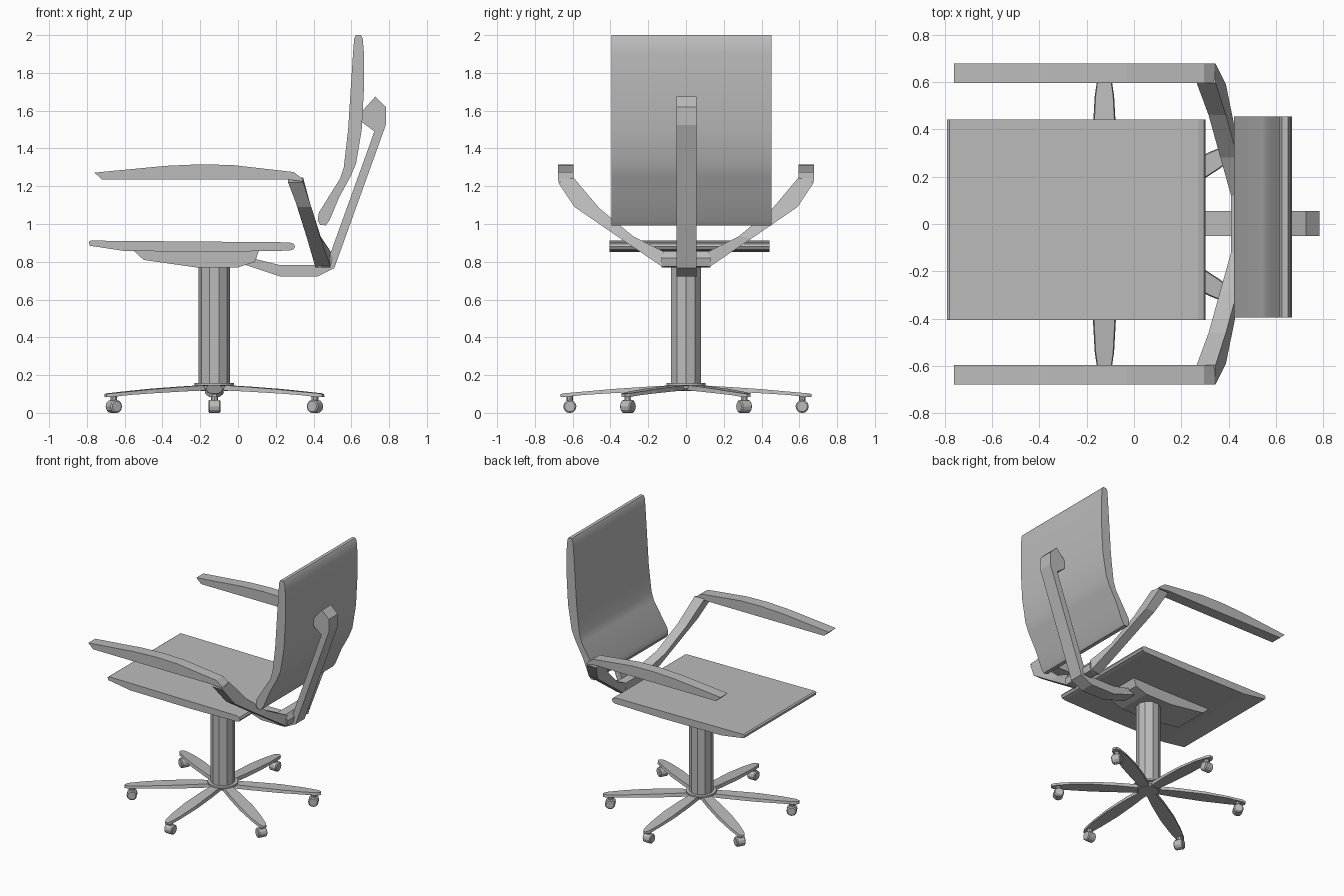
import bpy
import bmesh
from math import cos, sin, pi, radians
from mathutils import Matrix, Vector

cube = bpy.data.objects.get("Cube")
if cube:
    bpy.data.objects.remove(cube, do_unlink=True)

# One grey finish for the whole chair
grey = bpy.data.materials.new("plain_grey")
grey.use_nodes = True
colour = (0.5, 0.5, 0.5, 1)
grey.diffuse_color = colour
grey.node_tree.nodes["Principled BSDF"].inputs["Base Color"].default_value = colour

CENTRE_X = -0.125


def loft(name, sections, matrix=None, smooth=False):
    """Skin a list of matching closed cross-sections and cap both ends."""
    bm = bmesh.new()
    rings = [[bm.verts.new(p) for p in s] for s in sections]
    n = len(rings[0])
    for a, b in zip(rings, rings[1:]):
        for i in range(n):
            j = (i + 1) % n
            bm.faces.new((a[i], a[j], b[j], b[i]))
    bm.faces.new(rings[0][::-1])
    bm.faces.new(rings[-1])
    if matrix:
        bm.transform(matrix)
    bmesh.ops.recalc_face_normals(bm, faces=bm.faces)
    mesh = bpy.data.meshes.new(name)
    bm.to_mesh(mesh)
    bm.free()
    mesh.materials.append(grey)
    obj = bpy.data.objects.new(name, mesh)
    bpy.context.collection.objects.link(obj)
    if smooth:
        bpy.ops.object.select_all(action="DESELECT")
        obj.select_set(True)
        bpy.context.view_layer.objects.active = obj
        bpy.ops.object.shade_smooth_by_angle(angle=radians(30))
    return obj


def slab(name, profile, y0, y1, smooth=False):
    """Extrude an x-z outline across the chair."""
    return loft(name, [[(x, y, z) for x, z in profile] for y in (y0, y1)], smooth=smooth)


def turned(name, rings, sides, matrix):
    """Stack of (radius, height) rings around the local z axis."""
    angles = [2 * pi * i / sides for i in range(sides)]
    return loft(name, [[(r * cos(a), r * sin(a), z) for a in angles] for r, z in rings], matrix)


# Backrest, seat and seat pan
slab("backrest", [
    (0.625, 2.0), (0.65, 2.0), (0.66, 1.985), (0.667, 1.9), (0.667, 1.72),
    (0.655, 1.5), (0.625, 1.32), (0.595, 1.25), (0.535, 1.14), (0.485, 1.02),
    (0.465, 0.993), (0.435, 0.995), (0.422, 1.02), (0.428, 1.06), (0.54, 1.24),
    (0.56, 1.3), (0.583, 1.5), (0.61, 1.92), (0.615, 1.98)],
    -0.394, 0.453, smooth=True)
slab("seat", [
    (-0.79, 0.905), (-0.78, 0.912), (0.27, 0.903), (0.295, 0.895), (0.302, 0.88),
    (0.293, 0.865), (0.27, 0.859), (-0.1, 0.853), (-0.6, 0.857), (-0.785, 0.885)],
    -0.406, 0.441)
slab("seat_pan", [
    (-0.55, 0.856), (-0.5, 0.81), (-0.22, 0.77), (0.0, 0.77), (0.09, 0.8), (0.11, 0.856)],
    -0.13, 0.13)

# Bent spine carrying the backrest, and the block joining it to the arms
slab("back_spine", [
    (0.02, 0.79), (0.225, 0.722), (0.42, 0.722), (0.51, 0.767), (0.783, 1.525),
    (0.783, 1.62), (0.727, 1.675), (0.66, 1.6), (0.655, 1.54), (0.722, 1.49),
    (0.495, 0.86), (0.47, 0.8), (0.42, 0.782), (0.225, 0.782), (0.09, 0.815)],
    -0.05, 0.055)
slab("arm_bracket", [
    (0.425, 0.77), (0.49, 0.775), (0.5, 0.82), (0.475, 0.855), (0.41, 0.855)],
    -0.13, 0.13)

# Armrests and their sloping supports; each support row gives
# front x, back x, outer y, outer z, inner y, inner z
support = [
    (0.265, 0.345, 0.677, 1.22, 0.595, 1.245),
    (0.315, 0.388, 0.59, 1.09, 0.46, 1.085),
    (0.365, 0.437, 0.35, 0.925, 0.28, 0.935),
    (0.41, 0.49, 0.12, 0.77, 0.12, 0.855)]
armrest = [
    (-0.76, 1.272), (-0.72, 1.235), (0.265, 1.235), (0.345, 1.225), (0.34, 1.24),
    (0.295, 1.275), (-0.03, 1.312), (-0.2, 1.316), (-0.38, 1.308)]
for label, s in (("left", 1), ("right", -1)):
    slab(label + "_armrest", armrest, 0.595 * s, 0.677 * s)
    loft(label + "_arm_support", [
        [(f, s * yo, zo), (b, s * yo, zo), (b, s * yi, zi), (f, s * yi, zi)]
        for f, b, yo, zo, yi, zi in support])

# Ten-sided column and hub
middle = Matrix.Translation((CENTRE_X, 0, 0))
turned("column", [(0.083, 0.15), (0.083, 0.775)], 10, middle)
turned("hub", [(0.07, 0.115), (0.085, 0.13), (0.085, 0.142), (0.104, 0.145),
               (0.104, 0.157)], 20, middle)

# Six leaf-shaped legs with casters: radius, half width, bottom, top
leg = [
    (0.04, 0.03, 0.12, 0.148), (0.2, 0.044, 0.114, 0.139), (0.38, 0.05, 0.105, 0.127),
    (0.54, 0.041, 0.095, 0.113), (0.64, 0.026, 0.084, 0.104), (0.665, 0.012, 0.083, 0.1)]
for i in range(6):
    turn = middle @ Matrix.Rotation(radians(30 + 60 * i), 4, "Z")
    loft(f"leg_{i + 1}", [
        [(r, -w, bottom), (r, w, bottom), (r, w * 0.9, top), (r, -w * 0.9, top)]
        for r, w, bottom, top in leg], turn)
    turned(f"caster_stem_{i + 1}", [(0.018, 0.05), (0.018, 0.095)], 8,
           turn @ Matrix.Translation((0.615, 0, 0)))
    axle = turn @ Matrix.Translation((0.615, 0, 0.034)) @ Matrix.Rotation(pi / 2, 4, "X")
    turned(f"caster_{i + 1}", [(0.028, -0.032), (0.035, -0.026), (0.035, 0.026),
                               (0.028, 0.032)], 12, axle)
